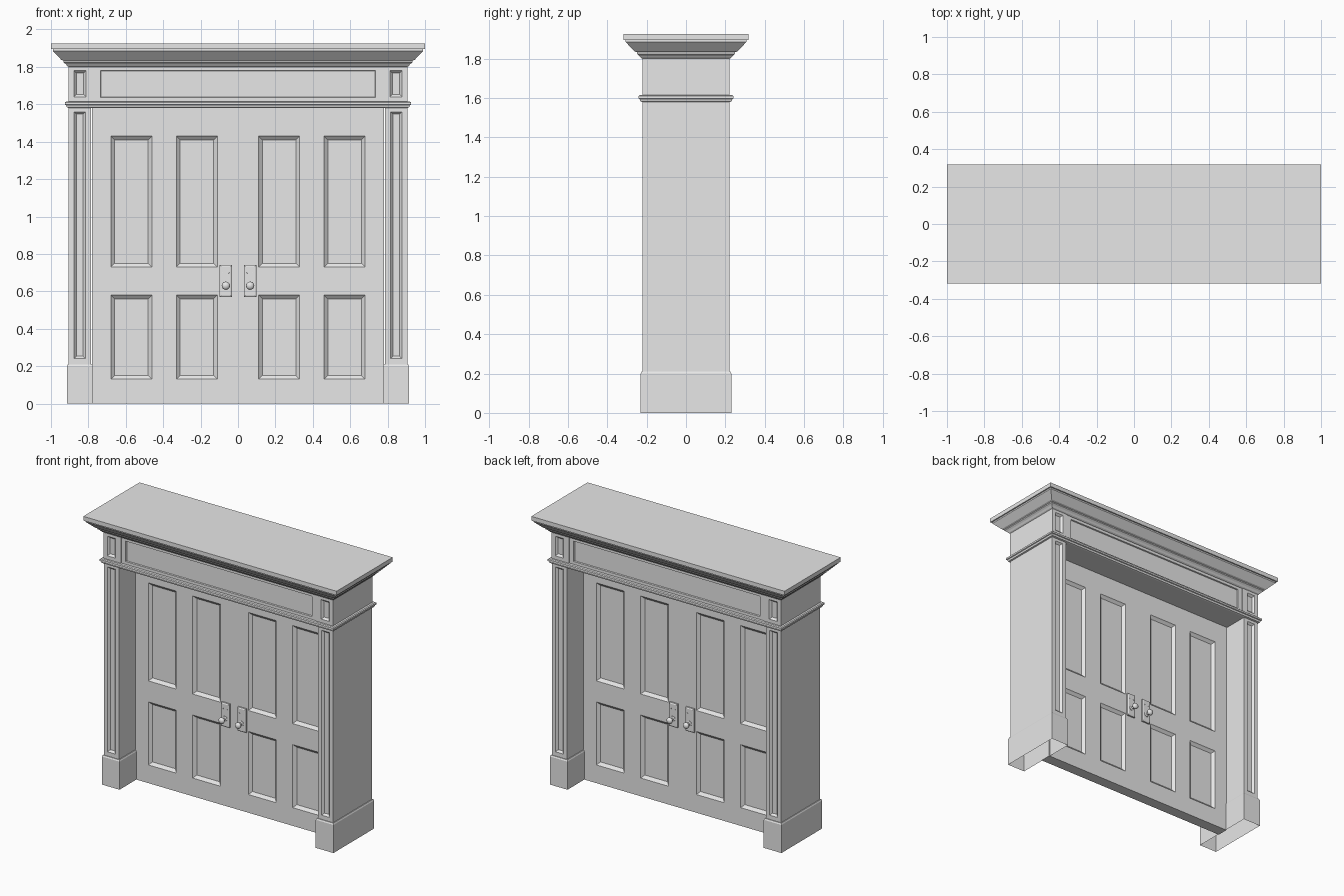
import bpy, bmesh, math
from mathutils import Matrix, Vector

if "Cube" in bpy.data.objects:
    bpy.data.objects.remove(bpy.data.objects["Cube"], do_unlink=True)

GREY = (0.8, 0.8, 0.8, 1.0)
grey = bpy.data.materials.new("plain grey")
grey.use_nodes = True
grey.diffuse_color = GREY
grey.node_tree.nodes["Principled BSDF"].inputs["Base Color"].default_value = GREY


def finish(bm, name):
    bmesh.ops.recalc_face_normals(bm, faces=bm.faces)
    mesh = bpy.data.meshes.new(name)
    bm.to_mesh(mesh)
    bm.free()
    mesh.materials.append(grey)
    ob = bpy.data.objects.new(name, mesh)
    bpy.context.collection.objects.link(ob)
    return ob


def panelled_box(name, x0, x1, y, z0, z1, panels, steps):
    """Box of half depth y; each panel (x0, x1, z0, z1) is sunk on front and back."""
    bm = bmesh.new()
    m = Matrix.Translation(((x0 + x1) / 2, 0, (z0 + z1) / 2)) @ Matrix.Diagonal((x1 - x0, 2 * y, z1 - z0, 1))
    bmesh.ops.create_cube(bm, size=1, matrix=m)
    for axis, k in (((1, 0, 0), 0), ((0, 0, 1), 2)):
        for c in sorted({v for p in panels for v in p[k:k + 2]}):
            bmesh.ops.bisect_plane(bm, geom=bm.verts[:] + bm.edges[:] + bm.faces[:],
                                   plane_co=Vector(axis) * c, plane_no=axis)
    bm.normal_update()
    sunk = []
    for f in bm.faces:
        c = f.calc_center_median()
        if abs(f.normal.y) > 0.9 and any(a < c.x < b and d < c.z < e for a, b, d, e in panels):
            sunk.append(f)
    for width, depth in steps:
        bmesh.ops.inset_individual(bm, faces=sunk, thickness=width, depth=-depth, use_even_offset=True)
    return finish(bm, name)


def stepped_block(name, cx, hx, hy, profile, open_bottom=False):
    """Stack of rectangles grown by each (offset, z) in the profile."""
    bm = bmesh.new()
    rings = []
    for off, z in profile:
        rings.append([bm.verts.new((cx + sx * (hx + off), sy * (hy + off), z))
                      for sx, sy in ((-1, -1), (1, -1), (1, 1), (-1, 1))])
    for lo, hi in zip(rings, rings[1:]):
        for i in range(4):
            j = (i + 1) % 4
            bm.faces.new((lo[i], lo[j], hi[j], hi[i]))
    bm.faces.new(rings[-1])
    if not open_bottom:
        bm.faces.new(rings[0][::-1])
    return finish(bm, name)


def lathe(name, profile, origin, side, segments=20):
    """Turn (radius, distance) points about the y axis, pointing to the given side."""
    bm = bmesh.new()
    verts = [bm.verts.new((r, side * d, 0)) for r, d in profile]
    edges = [bm.edges.new(p) for p in zip(verts, verts[1:])]
    bmesh.ops.spin(bm, geom=verts + edges, cent=(0, 0, 0), axis=(0, 1, 0),
                   angle=math.tau, steps=segments)
    bmesh.ops.remove_doubles(bm, verts=bm.verts, dist=0.0004)
    bmesh.ops.translate(bm, verts=bm.verts, vec=origin)
    ob = finish(bm, name)
    bpy.ops.object.select_all(action='DESELECT')
    ob.select_set(True)
    bpy.context.view_layer.objects.active = ob
    bpy.ops.object.shade_smooth_by_angle(angle=math.radians(40))
    return ob


# Double door with eight sunk panels on each face
DOOR_Y = 0.04
door_panels = []
for a, b in ((-0.68, -0.46), (-0.33, -0.11), (0.11, 0.33), (0.46, 0.68)):
    door_panels += [(a, b, 0.13, 0.58), (a, b, 0.73, 1.43)]
panelled_box("double_door", -0.78, 0.78, DOOR_Y, 0, 1.59, door_panels,
             ((0.006, 0.006), (0.014, 0.012), (0.01, 0.0)))

# Columns, their plinths and the blocks above them
for side, s in (("left", 1), ("right", -1)):
    def span(a, b):
        return (a, b) if s > 0 else (-b, -a)
    panelled_box(side + "_column", *span(0.785, 0.905), 0.22, 0.2, 1.59,
                 [span(0.815, 0.877) + (0.24, 1.56)], ((0.004, 0.004), (0.009, 0.01)))
    panelled_box(side + "_frieze_block", *span(0.77, 0.905), 0.222, 1.6, 1.81,
                 [span(0.813, 0.877) + (1.64, 1.78)], ((0.004, 0.004), (0.009, 0.01)))
    stepped_block(side + "_plinth", s * 0.845, 0.07, 0.23,
                  ((0, 0), (0, 0.2), (-0.005, 0.21)), open_bottom=True)

# Frieze board with one long sunk panel
panelled_box("frieze", -0.78, 0.78, 0.217, 1.6, 1.81, [(-0.735, 0.735, 1.635, 1.78)], ((0.003, 0.008),))

# Band under the frieze and the cornice on top
stepped_block("band_moulding", 0, 0.905, 0.222,
              ((0, 1.58), (0.01, 1.583), (0.014, 1.595), (0.02, 1.598), (0.02, 1.61), (0.014, 1.615), (0, 1.615)))
stepped_block("cornice", 0, 0.905, 0.222,
              ((0, 1.8), (0.008, 1.805), (0.016, 1.815), (0.028, 1.825), (0.028, 1.833), (0.04, 1.838),
               (0.085, 1.885), (0.085, 1.895), (0.095, 1.895), (0.095, 1.925)))

# Door handles on both faces: bevelled plate, knob and two screws
for face, fy in (("front", -1), ("back", 1)):
    for side, s in (("left", 1), ("right", -1)):
        x = s * 0.065
        name = f"{face}_{side}"
        bm = bmesh.new()
        m = Matrix.Translation((x, fy * (DOOR_Y + 0.005), 0.655)) @ Matrix.Diagonal((0.066, 0.01, 0.17, 1))
        bmesh.ops.create_cube(bm, size=1, matrix=m)
        outer = [f for f in bm.faces if f.normal.y * fy > 0.9]
        bmesh.ops.inset_individual(bm, faces=outer, thickness=0.008, depth=0.004, use_even_offset=True)
        finish(bm, name + "_handle_plate")
        lathe(name + "_knob", ((0, 0), (0.018, 0), (0.018, 0.006), (0.009, 0.01), (0.009, 0.024), (0.017, 0.029),
                               (0.022, 0.038), (0.021, 0.046), (0.014, 0.054), (0, 0.057)),
              (x, fy * (DOOR_Y + 0.012), 0.63), fy)
        for i, (dx, z) in enumerate(((-0.015, 0.7), (0.015, 0.7))):
            lathe(f"{name}_screw_{i + 1}", ((0, 0), (0.004, 0), (0.003, 0.003), (0, 0.004)),
                  (x + dx, fy * (DOOR_Y + 0.013), z), fy, 8)
